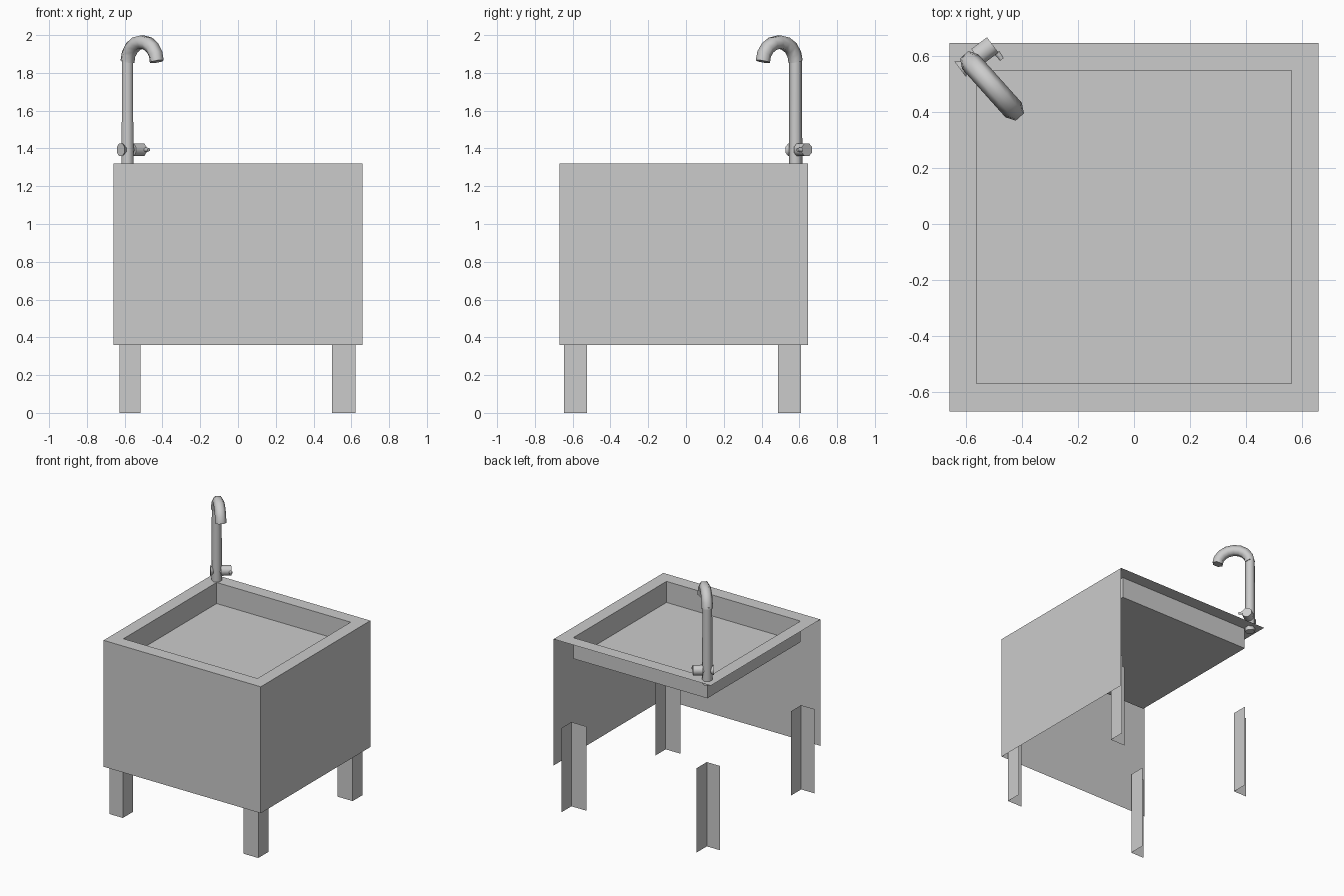
import bpy
from math import sin, cos, pi
from mathutils import Vector

if "Cube" in bpy.data.objects:
    bpy.data.objects.remove(bpy.data.objects["Cube"])


def mesh(name, verts, faces, smooth=False):
    me = bpy.data.meshes.new(name)
    me.from_pydata([tuple(v) for v in verts], [], faces)
    if smooth:
        for p in me.polygons:
            p.use_smooth = len(p.vertices) == 4
    ob = bpy.data.objects.new(name, me)
    bpy.context.collection.objects.link(ob)
    return ob


def tube(name, path, radii, side, sides=6, turn=0.0):
    """Capped loft along a planar path; side is perpendicular to the path's plane."""
    verts, faces = [], []
    n = len(path)
    for i, p in enumerate(path):
        t = (path[min(i + 1, n - 1)] - path[max(i - 1, 0)]).normalized()
        up = t.cross(side).normalized()
        for k in range(sides):
            a = 2 * pi * k / sides + turn
            verts.append(p + radii[i] * (cos(a) * side + sin(a) * up))
    for i in range(n - 1):
        for k in range(sides):
            a, b = i * sides + k, i * sides + (k + 1) % sides
            faces.append((a, a + sides, b + sides, b))
    faces.append(tuple(range(sides)))
    faces.append(tuple(range(n * sides - 1, (n - 1) * sides - 1, -1)))
    return mesh(name, verts, faces, True)


def rect(x0, x1, y0, y1, z):
    return [(x0, y0, z), (x1, y0, z), (x1, y1, z), (x0, y1, z)]


# Sheet panels: only the front and right sides are closed
X, Y0, Y1, TOP, LOW = 0.66, -0.67, 0.646, 1.32, 0.36
mesh("front_panel", [(-X, Y0, LOW), (X, Y0, LOW), (X, Y0, TOP), (-X, Y0, TOP)], [(0, 1, 2, 3)])
mesh("right_panel", [(X, Y0, LOW), (X, Y1, LOW), (X, Y1, TOP), (X, Y0, TOP)], [(0, 1, 2, 3)])

# Rim and sunken basin in one sheet
hole = (-0.563, 0.563, -0.57, 0.548)
verts = rect(-X, X, Y0, Y1, TOP) + rect(*hole, TOP) + rect(*hole, 1.16)
faces = [(8, 9, 10, 11)]
for i in range(4):
    j = (i + 1) % 4
    faces += [(i, j, j + 4, i + 4), (i + 4, j + 4, j + 8, i + 8)]
mesh("rim_and_basin", verts, faces)

# Angle-section legs: each has a front and a right flange
for sx, x0, x1 in (("left", -0.627, -0.516), ("right", 0.497, 0.622)):
    for sy, y0, y1 in (("front", -0.645, -0.524), ("back", 0.487, 0.608)):
        prof = [(x0, y0), (x1, y0), (x1, y1)]
        v = [(x, y, z) for z in (0, 0.64) for x, y in prof]
        mesh(f"{sy}_{sx}_leg", v, [(0, 1, 4, 3), (1, 2, 5, 4)])

# Tap pole
base = Vector((-0.585, 0.58, 0))
Z = Vector((0, 0, 1))
tube("tap_pole", [base + Z * 1.29, base + Z * 1.88], [0.036, 0.034], Vector((0, 1, 0)))

# Curved spout reaching over the basin
reach = Vector((0.155, -0.173, 0))
side = reach.cross(Z).normalized()
arc = [base + reach * (1 - cos(a)) / 2 + Z * (1.86 + 0.103 * sin(a))
       for a in (pi * i / 8 for i in range(9))]
tube("tap_spout", arc, [0.039] * 9, side)

# Cross valve with a flared stub on one end and a knob on the other
axis = Vector((0.8, 0.6, 0))
mid = base + Z * 1.393


def along(*s):
    return [mid + axis * d for d in s]


tube("valve_bar", along(-0.03, 0.05), [0.022] * 2, Z, 8)
tube("valve_stub", along(-0.045, -0.02), [0.037, 0.022], Z, 8, pi / 8)
tube("valve_knob", along(0.03, 0.1), [0.037] * 2, Z, 8, pi / 8)

# Small lever tip beside the knob
tip = Vector((-0.49, 0.612, 1.393))
tube("lever_tip", [tip, tip + Vector((0.018, -0.024, 0))], [0.013, 0.009], Z, 6)
